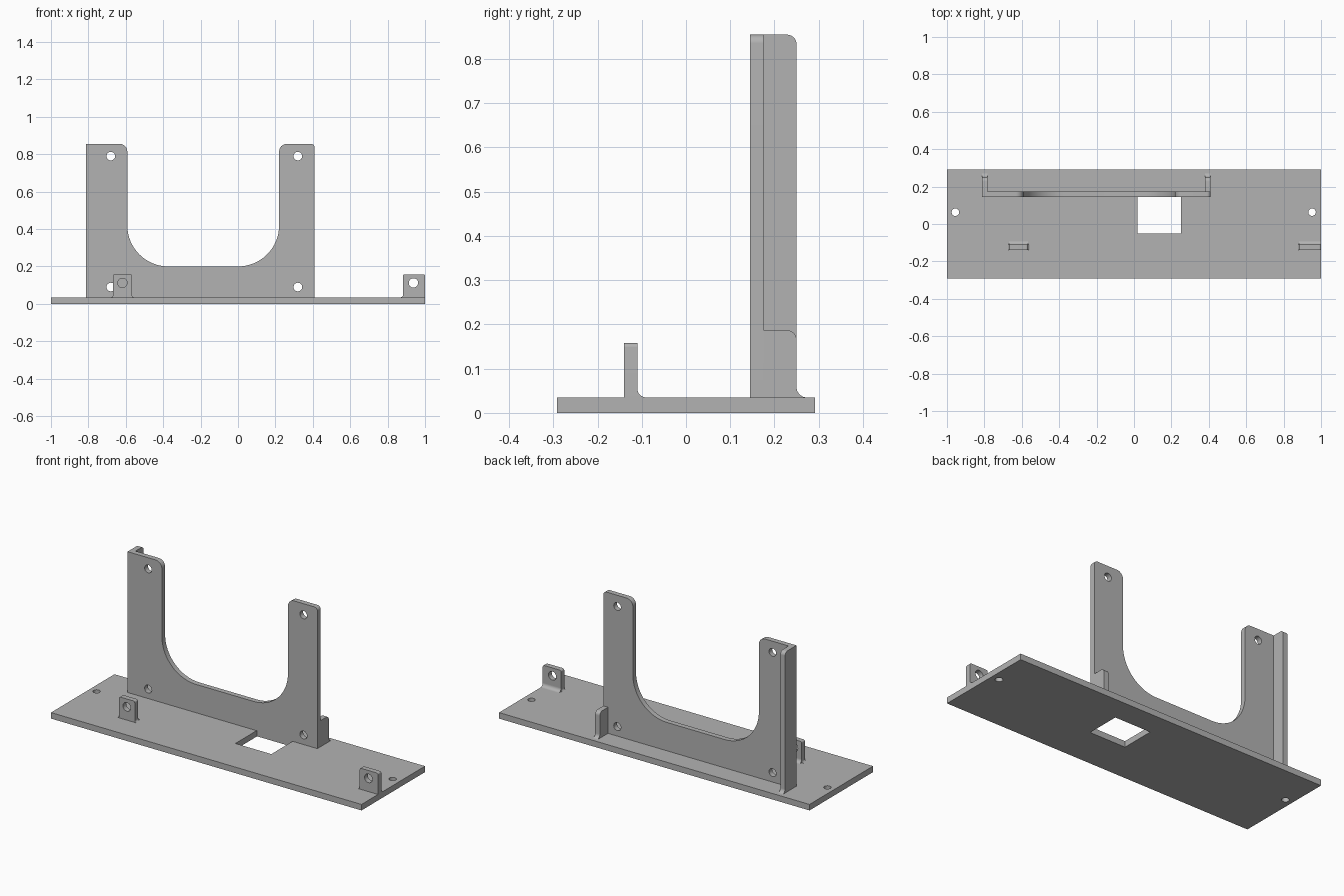
import bpy, bmesh, math
from mathutils import Vector

cube = bpy.data.objects.get("Cube")
if cube:
    bpy.data.objects.remove(cube, do_unlink=True)

grey = bpy.data.materials.new("plain grey")
grey.use_nodes = True
COLOUR = (0.45, 0.45, 0.45, 1)
grey.diffuse_color = COLOUR
grey.node_tree.nodes["Principled BSDF"].inputs["Base Color"].default_value = COLOUR


def rounded(corners, steps=10):
    """Outline from (u, v) or (u, v, radius) corners, with tangent arcs."""
    out = []
    for i, corner in enumerate(corners):
        p = Vector(corner[:2])
        if len(corner) == 2:
            out.append(p)
            continue
        r = corner[2]
        a = (Vector(corners[i - 1][:2]) - p).normalized()
        b = (Vector(corners[(i + 1) % len(corners)][:2]) - p).normalized()
        # All corners are right angles, so the arc centre is p + r(a + b)
        for k in range(steps + 1):
            t = math.pi / 2 * k / steps
            out.append(p + r * (a + b) - r * (b * math.cos(t) + a * math.sin(t)))
    return out


def circle(u, v, r, n=32):
    return [Vector((u + r * math.cos(k * math.tau / n), v + r * math.sin(k * math.tau / n)))
            for k in range(n)]


def plate(name, axis, low, high, outline, holes=()):
    """Extrude a flat outline with holes along one axis."""
    def place(p, d):
        return {"x": (d, p.x, p.y), "y": (p.x, d, p.y), "z": (p.x, p.y, d)}[axis]
    bm = bmesh.new()
    for loop in [outline, *holes]:
        vs = [bm.verts.new(place(p, low)) for p in loop]
        for i, v in enumerate(vs):
            bm.edges.new((vs[i - 1], v))
    bmesh.ops.remove_doubles(bm, verts=bm.verts[:], dist=1e-5)
    bmesh.ops.triangle_fill(bm, edges=bm.edges[:], use_beauty=True)
    ext = bmesh.ops.extrude_face_region(bm, geom=bm.faces[:], use_keep_orig=True)
    shift = Vector(place(Vector((0, 0)), high - low))
    bmesh.ops.translate(bm, vec=shift,
                        verts=[g for g in ext["geom"] if isinstance(g, bmesh.types.BMVert)])
    bmesh.ops.recalc_face_normals(bm, faces=bm.faces[:])
    mesh = bpy.data.meshes.new(name)
    bm.to_mesh(mesh)
    bm.free()
    mesh.materials.append(grey)
    ob = bpy.data.objects.new(name, mesh)
    bpy.context.collection.objects.link(ob)
    bpy.ops.object.select_all(action="DESELECT")
    ob.select_set(True)
    bpy.context.view_layer.objects.active = ob
    bpy.ops.object.shade_smooth_by_angle(angle=math.radians(30))
    return ob


def rect(u0, u1, v0, v1):
    return rounded([(u0, v0), (u1, v0), (u1, v1), (u0, v1)])


BASE = 0.035            # top of the base plate
FRONT, BACK = 0.145, 0.175   # upright panel thickness
LEFT, RIGHT, TOP = -0.813, 0.41, 0.855

# Base plate with a cable window and two screw holes
plate("base_plate", "z", 0, BASE, rect(-1, 1, -0.292, 0.292),
      [rect(0.018, 0.25, -0.05, 0.15), circle(-0.955, 0.063, 0.02), circle(0.952, 0.063, 0.02)])

# Upright panel with a U-shaped opening and four mounting holes
panel = rounded([(LEFT, BASE), (RIGHT, BASE), (RIGHT, TOP, 0.02), (0.22, TOP, 0.04),
                 (0.22, 0.2, 0.22), (-0.592, 0.2, 0.22), (-0.592, TOP, 0.04), (LEFT, TOP)], 16)
plate("upright_panel", "y", FRONT, BACK, panel,
      [circle(x, z, 0.023) for x in (-0.68, 0.32) for z in (0.09, 0.79)])

# Side flanges behind the panel: tall on one side, short on the other
for name, x, top in (("tall_flange", LEFT, TOP), ("short_flange", RIGHT - 0.03, 0.187)):
    plate(name, "x", x, x + 0.03,
          rounded([(BACK, BASE), (0.273, BASE), (0.25, BASE, 0.023), (0.25, top, 0.022), (BACK, top)]))

# Front tabs with a hole, flared sides and a fillet behind
T0, T1, TAB_TOP, FLARE = -0.14, -0.11, 0.158, 0.012
for name, x0, x1, hole_x in (("right_tab", -0.668, -0.567, -0.618), ("left_tab", 0.882, 1, 0.938)):
    sides = [(x0 - FLARE, BASE)]
    sides += [(x1, BASE)] if x1 == 1 else [(x1 + FLARE, BASE), (x1, BASE, FLARE)]
    sides += [(x1, TAB_TOP, 0.01), (x0, TAB_TOP, 0.01), (x0, BASE, FLARE)]
    plate(name, "y", T0, T1, rounded(sides), [circle(hole_x, 0.112, 0.025)])
    plate(name + "_fillet", "x", x0, x1,
          rounded([(T1 - 0.005, BASE), (T1 + 0.02, BASE), (T1, BASE, 0.02),
                   (T1, BASE + 0.02), (T1 - 0.005, BASE + 0.02)]))
